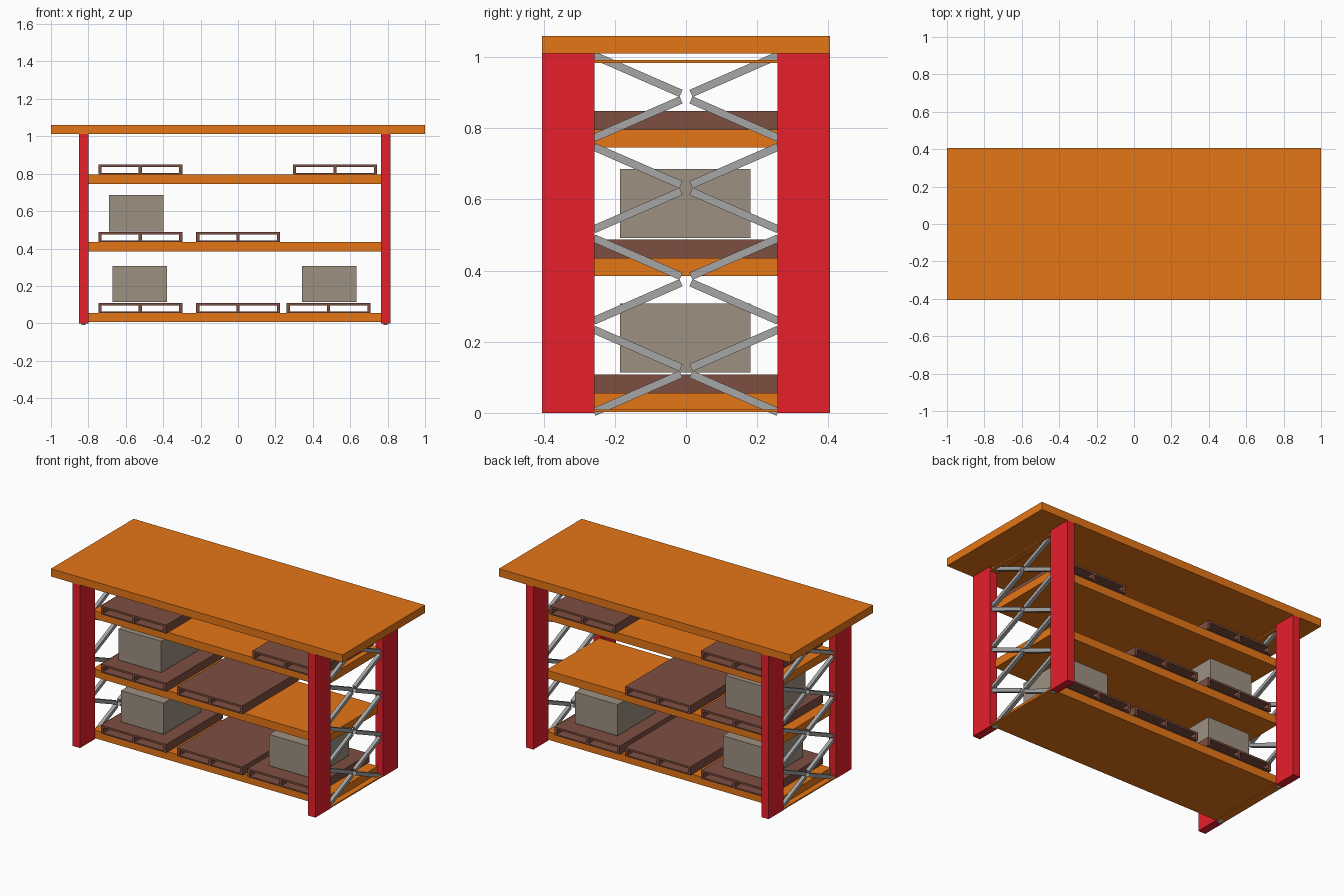
import bpy, math
from mathutils import Vector

if "Cube" in bpy.data.objects:
    bpy.data.objects.remove(bpy.data.objects["Cube"])

def mat(name, rgb):
    m = bpy.data.materials.new(name)
    m.diffuse_color = (*rgb, 1)
    m.use_nodes = True
    m.node_tree.nodes["Principled BSDF"].inputs["Base Color"].default_value = m.diffuse_color
    return m

ORANGE = mat("orange_board", (0.78, 0.18, 0.008))
RED = mat("red_post", (0.80, 0.014, 0.024))
BROWN = mat("brown_pallet", (0.21, 0.077, 0.053))
TAUPE = mat("taupe_carton", (0.34, 0.28, 0.22))
STEEL = mat("grey_brace", (0.38, 0.38, 0.38))

def box(name, x, y, z, material=None):
    """Axis-aligned box from (min, max) ranges."""
    bpy.ops.mesh.primitive_cube_add(size=1, location=[sum(r) / 2 for r in (x, y, z)])
    o = bpy.context.object
    o.name = name
    o.scale = [r[1] - r[0] for r in (x, y, z)]
    bpy.ops.object.transform_apply(location=False, rotation=False, scale=True)
    if material:
        o.data.materials.append(material)
    return o

def strut(name, a, b, w):
    """Square bar between two points in a plane of constant x."""
    d = Vector(b) - Vector(a)
    mid = (Vector(a) + Vector(b)) / 2
    o = box(name, (-w / 2, w / 2), (-d.length / 2, d.length / 2), (-w / 2, w / 2), STEEL)
    o.location = mid
    o.rotation_euler.x = math.atan2(d.z, d.y)

CX = -0.018       # centre of the rack below the top
HALF = 0.8075     # distance from there to each post frame

# Table top
box("top_board", (-1, 1), (-0.405, 0.405), (1.013, 1.061), ORANGE)

# End frames: posts, thin tie plates and crossed braces
for side, sx in (("left", -1), ("right", 1)):
    px = CX + sx * HALF
    xr = (px - 0.025, px + 0.025)
    for depth, yr in (("front", (-0.405, -0.257)), ("back", (0.257, 0.405))):
        box(f"{side}_{depth}_post", xr, yr, (0.002, 1.013), RED)
    for z in (0.004, 0.986):
        box(f"{side}_tie_plate", xr, (-0.257, 0.257), (z, z + 0.008), ORANGE)
    for i in range(4):
        zc = 0.120 + i * 0.257
        for sy in (-1, 1):
            for sz in (-1, 1):
                strut(f"{side}_brace", (px, sy * 0.014, zc + sz * 0.009),
                      (px, sy * 0.259, zc + sz * 0.116), 0.022)

# Shelves
SHELF_TOPS = (0.058, 0.437, 0.798)
for z in SHELF_TOPS:
    box("shelf", (CX - 0.795, CX + 0.795), (-0.26, 0.26), (z - 0.05, z), ORANGE)

# Hollow pallets: top and bottom boards with three runners
def pallet(x, z, w=0.449, h=0.052):
    y = (-0.278, 0.278)
    box("pallet_deck", (x, x + w), y, (z + h - 0.012, z + h), BROWN)
    box("pallet_base", (x, x + w), y, (z, z + 0.008), BROWN)
    for rx in (x, x + w / 2 - 0.0085, x + w - 0.017):
        box("pallet_runner", (rx, rx + 0.017), y, (z + 0.008, z + h - 0.012), BROWN)

for level, x in ((0, -0.747), (0, -0.224), (0, 0.26),
                 (1, -0.747), (1, -0.224), (2, -0.747), (2, 0.294)):
    pallet(x, SHELF_TOPS[level])

# Cartons on the pallets
for x, z in ((-0.672, 0.115), (0.342, 0.115), (-0.689, 0.494)):
    box("carton", (x, x + 0.292), (-0.186, 0.182), (z, z + 0.194), TAUPE)

# Rest the posts exactly on the floor
for o in bpy.context.scene.objects:
    o.location.z -= 0.002
